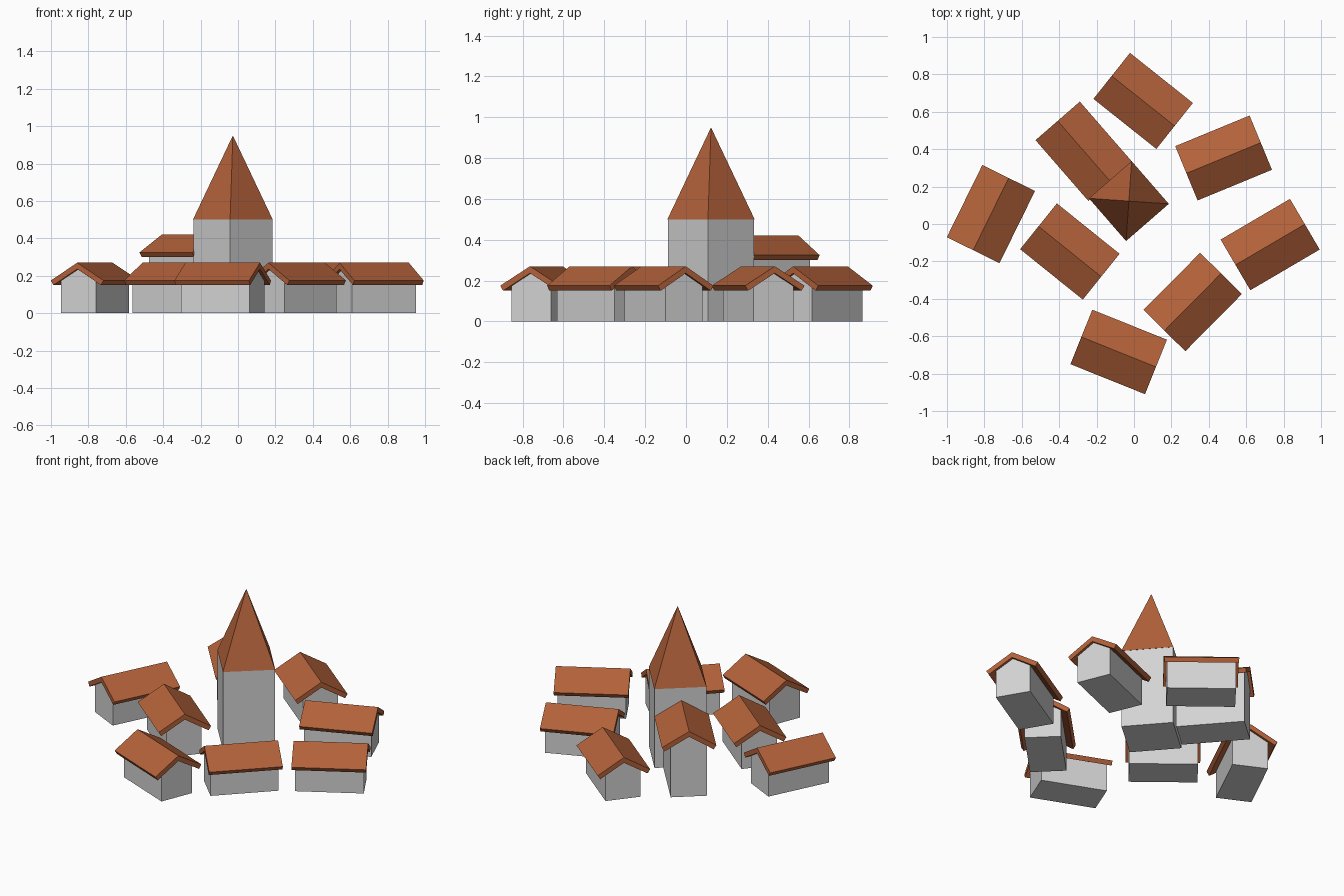
import bpy, bmesh, math
from mathutils import Matrix

if "Cube" in bpy.data.objects:
    bpy.data.objects.remove(bpy.data.objects["Cube"])


def material(name, color):
    m = bpy.data.materials.new(name)
    m.diffuse_color = (*color, 1)
    m.use_nodes = True
    m.node_tree.nodes["Principled BSDF"].inputs["Base Color"].default_value = m.diffuse_color
    return m


WALL = material("pale_grey_plaster", (0.65, 0.65, 0.65))
TILE = material("terracotta_tile", (0.45, 0.12, 0.042))


def extrude_profile(name, profile, half_len, pos, angle, mat):
    """Extrude a (width, height) outline along local x, then place it."""
    bm = bmesh.new()
    face = bm.faces.new([bm.verts.new((-half_len, y, z)) for y, z in profile])
    ext = bmesh.ops.extrude_face_region(bm, geom=[face])
    verts = [v for v in ext["geom"] if isinstance(v, bmesh.types.BMVert)]
    bmesh.ops.translate(bm, vec=(2 * half_len, 0, 0), verts=verts)
    bmesh.ops.recalc_face_normals(bm, faces=bm.faces)
    return finish(name, bm, pos, angle, mat)


def finish(name, bm, pos, angle, mat):
    mesh = bpy.data.meshes.new(name)
    bm.to_mesh(mesh)
    bm.free()
    mesh.materials.append(mat)
    obj = bpy.data.objects.new(name, mesh)
    obj.matrix_world = Matrix.Translation(pos) @ Matrix.Rotation(math.radians(angle), 4, "Z")
    bpy.context.collection.objects.link(obj)
    return obj


# Shared house dimensions
WALL_L, WALL_W = 0.198, 0.105      # half length and half width of the walls
ROOF_L, ROOF_W = 0.215, 0.157      # half length and half width of the roof
RIDGE, EAVE, THICK = 0.27, 0.175, 0.029
PITCH = math.atan2(RIDGE - EAVE, ROOF_W)
UNDER = RIDGE - THICK / math.cos(PITCH)          # underside of the ridge
WALL_TOP = UNDER - WALL_W * math.tan(PITCH)      # wall height at the eaves


def house(name, x, y, angle, z=0.0):
    # Gabled wall block
    walls = [(-WALL_W, 0), (WALL_W, 0), (WALL_W, WALL_TOP), (0, UNDER), (-WALL_W, WALL_TOP)]
    extrude_profile(name + "_walls", walls, WALL_L, (x, y, z), angle, WALL)
    # Two overhanging roof slabs with square-cut eaves
    lip_y = ROOF_W - THICK * math.sin(PITCH)
    lip_z = EAVE - THICK * math.cos(PITCH)
    roof = [(0, RIDGE), (ROOF_W, EAVE), (lip_y, lip_z), (0, UNDER),
            (-lip_y, lip_z), (-ROOF_W, EAVE)]
    extrude_profile(name + "_roof", roof, ROOF_L, (x, y, z), angle, TILE)


# Ring of houses: x, y, rotation in degrees
HOUSES = [(0.049, 0.658, -38.5), (0.479, 0.353, 22.4), (0.728, -0.11, 30.4),
          (0.314, -0.417, 45.3), (-0.082, -0.684, -21.9), (-0.765, 0.053, 63.8),
          (-0.343, -0.147, -38.8)]
for i, (x, y, a) in enumerate(HOUSES, 1):
    house(f"house_{i}", x, y, a)

# Church nave raised on a lower wall block
NAVE = (-0.267, 0.389)
CHURCH_ANGLE = -49
BASE_H = 0.15
house("nave", *NAVE, CHURCH_ANGLE, BASE_H)
base = [(-WALL_W, 0), (WALL_W, 0), (WALL_W, BASE_H), (-WALL_W, BASE_H)]
extrude_profile("nave_base", base, WALL_L, (*NAVE, 0), CHURCH_ANGLE, WALL)

# Church tower with a pyramid spire
TOWER = (-0.0275, 0.1225)
HALF, TOWER_H, SPIRE_TOP = 0.15, 0.5, 0.95
shaft = [(-HALF, 0), (HALF, 0), (HALF, TOWER_H), (-HALF, TOWER_H)]
extrude_profile("tower_walls", shaft, HALF, (*TOWER, 0), CHURCH_ANGLE, WALL)

bm = bmesh.new()
bmesh.ops.create_cone(bm, cap_ends=True, segments=4, radius1=HALF * math.sqrt(2) + 0.002,
                      radius2=0, depth=SPIRE_TOP - TOWER_H)
bmesh.ops.remove_doubles(bm, verts=bm.verts, dist=1e-5)
# Align the pyramid's corners with the tower's corners
corner = max(bm.verts, key=lambda v: (v.co.z < 0, v.co.x + 0.5 * v.co.y))
turn = math.radians(45) - math.atan2(corner.co.y, corner.co.x)
bmesh.ops.rotate(bm, cent=(0, 0, 0), matrix=Matrix.Rotation(turn, 3, "Z"), verts=bm.verts)
finish("tower_spire", bm, (*TOWER, (TOWER_H + SPIRE_TOP) / 2), CHURCH_ANGLE, TILE)
